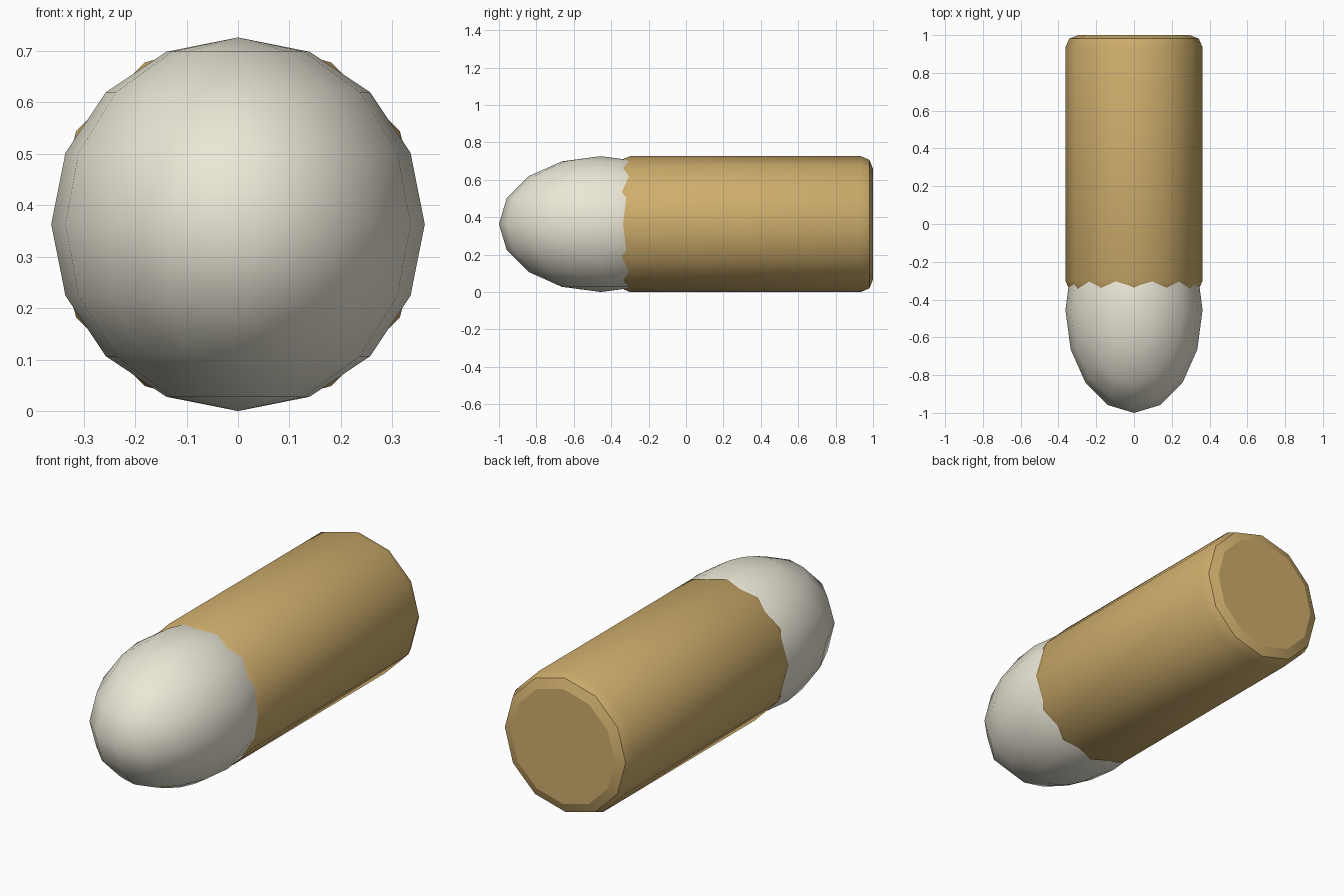
import bpy
import math

if "Cube" in bpy.data.objects:
    bpy.data.objects.remove(bpy.data.objects["Cube"])

R = 0.363          # shared radius of casing and tip


def paint(obj, name, rgb):
    mat = bpy.data.materials.new(name)
    mat.diffuse_color = (*rgb, 1.0)
    mat.use_nodes = True
    mat.node_tree.nodes["Principled BSDF"].inputs["Base Color"].default_value = mat.diffuse_color
    obj.data.materials.append(mat)


# Casing: twelve-sided cylinder along y with rounded rims
FRONT, BACK = -0.365, 1.0
bpy.ops.mesh.primitive_cylinder_add(
    vertices=12, radius=R, depth=BACK - FRONT,
    location=(0, (FRONT + BACK) / 2, R), rotation=(math.pi / 2, 0, 0))
casing = bpy.context.object
casing.name = "casing"
bpy.ops.object.transform_apply(location=False, rotation=True, scale=True)
bevel = casing.modifiers.new("rim_bevel", 'BEVEL')
bevel.width = 0.065
bevel.segments = 2
bevel.limit_method = 'ANGLE'
bevel.angle_limit = math.radians(40)
bpy.ops.object.modifier_apply(modifier=bevel.name)
bpy.ops.object.shade_smooth_by_angle(angle=math.radians(40))
# keep the two end caps flat
for p in casing.data.polygons:
    if abs(p.normal.y) > 0.99:
        p.use_smooth = False
paint(casing, "casing_brass", (0.62, 0.42, 0.15))

# Rounded tip: stretched low-poly sphere with upright poles
bpy.ops.mesh.primitive_uv_sphere_add(
    segments=16, ring_count=8, radius=1, location=(0, -0.455, R))
tip = bpy.context.object
tip.name = "rounded_tip"
tip.scale = (R, 0.545, R)
bpy.ops.object.transform_apply(location=False, rotation=False, scale=True)
bpy.ops.object.shade_smooth()
paint(tip, "tip_ivory", (0.83, 0.80, 0.68))
